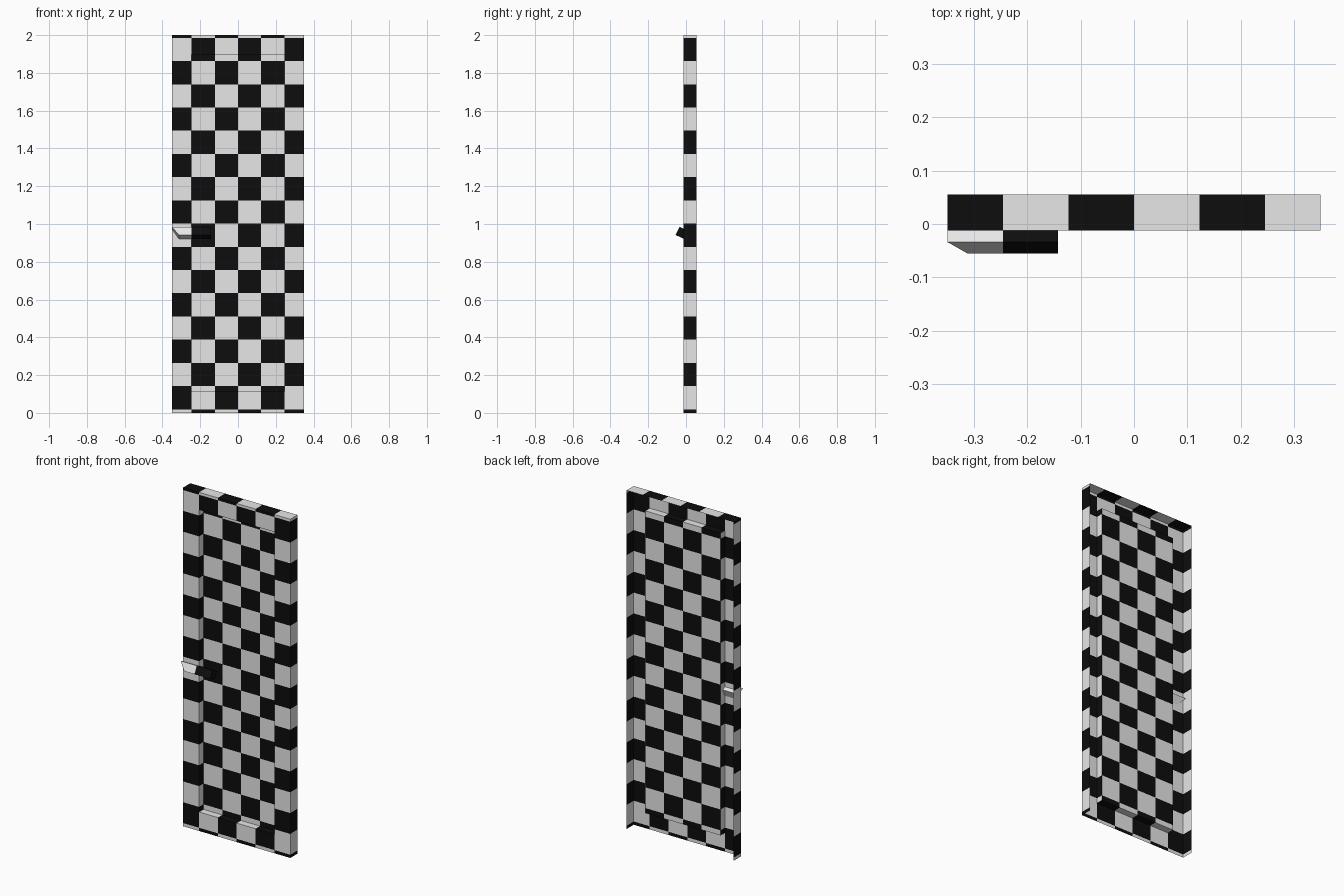
import bpy, bmesh, math
from mathutils import Vector

if "Cube" in bpy.data.objects:
    bpy.data.objects.remove(bpy.data.objects["Cube"])

# Overall sizes
W, H = 0.35, 2.0                 # half width, height
YF, YP, YB = -0.012, 0.029, 0.055  # front face, recessed panel, rear rim
PX, PZ0, PZ1 = 0.246, 0.112, 1.897  # recess outline
CELL, Z0 = 0.1229, 0.0190         # checker size and vertical offset


def material(name, v):
    m = bpy.data.materials.new(name)
    m.diffuse_color = (v, v, v, 1)
    m.use_nodes = True
    m.node_tree.nodes["Principled BSDF"].inputs["Base Color"].default_value = m.diffuse_color
    return m


LIGHT = material("light_grey", 0.8)
DARK = material("black", 0.004)


def finish(name, bm):
    """Cut the mesh along the checker grid and colour the cells alternately."""
    planes = [((i * CELL, 0, 0), (1, 0, 0)) for i in range(-2, 3)]
    planes += [((0, 0, Z0 + k * CELL), (0, 0, 1)) for k in range(17)]
    for co, no in planes:
        bmesh.ops.bisect_plane(bm, geom=bm.verts[:] + bm.edges[:] + bm.faces[:],
                               plane_co=co, plane_no=no, dist=0.0001)
    for f in bm.faces:
        c = f.calc_center_median()
        col = math.floor(c.x / CELL)
        row = math.floor((c.z - Z0) / CELL + 1e-4)
        f.material_index = (col + row) % 2
    me = bpy.data.meshes.new(name)
    bm.to_mesh(me)
    bm.free()
    me.materials.append(LIGHT)
    me.materials.append(DARK)
    bpy.context.collection.objects.link(bpy.data.objects.new(name, me))


def quad(bm, *pts):
    bm.faces.new([bm.verts.new(p) for p in pts])


def front_rect(bm, x0, x1, z0, z1, y):
    quad(bm, (x0, y, z0), (x1, y, z0), (x1, y, z1), (x0, y, z1))


# Front frame: two stiles, two rails
bm = bmesh.new()
front_rect(bm, -W, -PX, 0, H, YF)
front_rect(bm, PX, W, 0, H, YF)
front_rect(bm, -PX, PX, 0, PZ0, YF)
front_rect(bm, -PX, PX, PZ1, H, YF)
finish("door_frame", bm)

# Outer side walls and top (back and bottom are open)
bm = bmesh.new()
quad(bm, (W, YF, 0), (W, YB, 0), (W, YB, H), (W, YF, H))
quad(bm, (-W, YB, 0), (-W, YF, 0), (-W, YF, H), (-W, YB, H))
quad(bm, (-W, YF, H), (W, YF, H), (W, YB, H), (-W, YB, H))
finish("door_rim", bm)

# Recessed panel with its four step walls
bm = bmesh.new()
front_rect(bm, -PX, PX, PZ0, PZ1, YP)
quad(bm, (-PX, YF, PZ0), (-PX, YP, PZ0), (-PX, YP, PZ1), (-PX, YF, PZ1))
quad(bm, (PX, YP, PZ0), (PX, YF, PZ0), (PX, YF, PZ1), (PX, YP, PZ1))
quad(bm, (-PX, YF, PZ0), (PX, YF, PZ0), (PX, YP, PZ0), (-PX, YP, PZ0))
quad(bm, (-PX, YP, PZ1), (PX, YP, PZ1), (PX, YF, PZ1), (-PX, YF, PZ1))
finish("recessed_panel", bm)

# Tilted square handle with a slanted outer end
bm = bmesh.new()
section = [(-0.034, 0.985, -0.35), (-0.055, 0.942, -0.313),
           (-0.012, 0.921, -0.313), (0.009, 0.964, -0.35)]
left = [bm.verts.new((x, y, z)) for y, z, x in section]
right = [bm.verts.new((-0.143, y, z)) for y, z, x in section]
bm.faces.new(left)
bm.faces.new(right[::-1])
for i in range(4):
    j = (i + 1) % 4
    bm.faces.new((left[i], right[i], right[j], left[j]))
bmesh.ops.recalc_face_normals(bm, faces=bm.faces[:])
finish("door_handle", bm)
